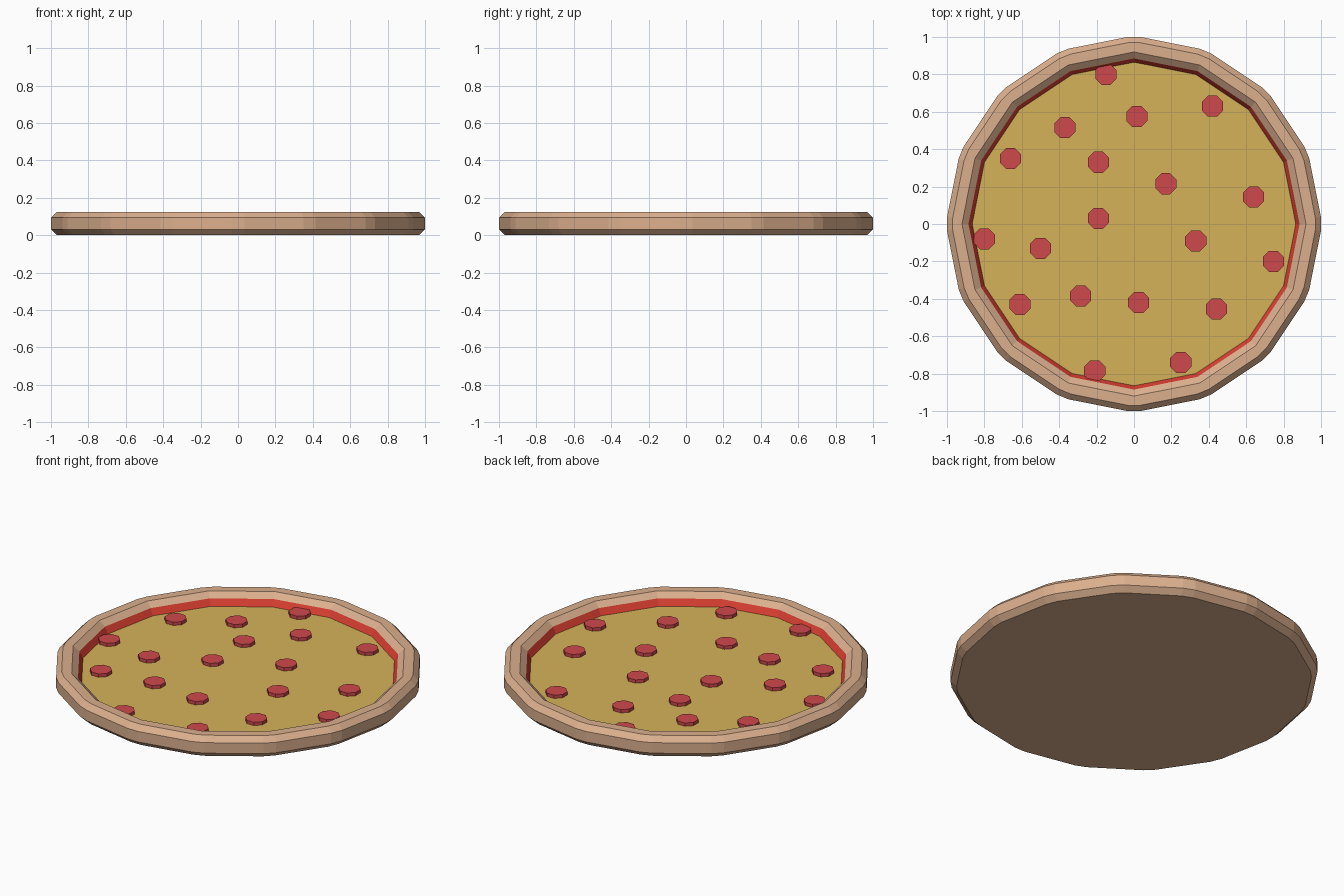
import bpy, bmesh, math

if "Cube" in bpy.data.objects:
    bpy.data.objects.remove(bpy.data.objects["Cube"])

def material(name, rgb):
    m = bpy.data.materials.new(name)
    m.diffuse_color = (*rgb, 1)
    m.use_nodes = True
    m.node_tree.nodes["Principled BSDF"].inputs["Base Color"].default_value = m.diffuse_color
    return m

CRUST = material("baked_crust", (0.71, 0.43, 0.27))
SAUCE = material("tomato_sauce", (0.75, 0.053, 0.033))
CHEESE = material("melted_cheese", (0.66, 0.45, 0.10))
PEPPERONI = material("pepperoni_red", (0.62, 0.065, 0.073))

def lathe(name, profile, sides, mat, loc=(0, 0, 0), turn=0.0, cap_start=False, cap_end=False):
    """Sweep (radius, height, corner half angle) rows around z; corners may be cut flat."""
    bm = bmesh.new()
    rings = []
    for r, z, cut in profile:
        ring = []
        for i in range(sides):
            a = turn + 2 * math.pi * i / sides
            for s in (-1, 1):
                b = a + s * math.radians(cut)
                ring.append(bm.verts.new((r * math.cos(b), r * math.sin(b), z)))
        rings.append(ring)
    n = sides * 2
    for lo, hi in zip(rings, rings[1:]):
        for i in range(n):
            j = (i + 1) % n
            bm.faces.new((lo[i], lo[j], hi[j], hi[i]))
    if cap_start:
        bm.faces.new(rings[0][::-1])
    if cap_end:
        bm.faces.new(rings[-1])
    # uncut corners collapse to one vertex
    bmesh.ops.remove_doubles(bm, verts=bm.verts, dist=1e-5)
    me = bpy.data.meshes.new(name)
    bm.to_mesh(me)
    bm.free()
    me.materials.append(mat)
    ob = bpy.data.objects.new(name, me)
    ob.location = loc
    bpy.context.collection.objects.link(ob)
    return ob

# Crust: chamfered rim with slightly cut corners and a closed base
lathe("crust", [(0.968, 0.0, 2), (1.0006, 0.031, 2), (1.0006, 0.094, 2),
                (0.97, 0.125, 2), (0.92, 0.125, 0), (0.885, 0.096, 0)],
      16, CRUST, cap_start=True)

# Sauce wall inside the rim, with the cheese disc at its foot
lathe("sauce_ring", [(0.885, 0.096, 0), (0.865, 0.057, 0)], 16, SAUCE)
lathe("cheese", [(0.865, 0.057, 0)], 16, CHEESE, cap_end=True)

# Pepperoni slices
SPOTS = [(-0.15, 0.80), (0.42, 0.63), (0.015, 0.575), (-0.37, 0.515), (-0.66, 0.35),
         (-0.19, 0.33), (0.17, 0.215), (0.64, 0.145), (-0.19, 0.03), (-0.80, -0.08),
         (-0.50, -0.13), (0.33, -0.09), (0.745, -0.20), (-0.61, -0.43), (-0.285, -0.385),
         (0.025, -0.42), (0.44, -0.455), (0.25, -0.74), (-0.21, -0.785)]
for k, (x, y) in enumerate(SPOTS):
    lathe(f"pepperoni_{k + 1}", [(0.061, 0.0, 0), (0.061, 0.024, 0)], 8, PEPPERONI,
          (x, y, 0.053), math.pi / 8, True, True)
